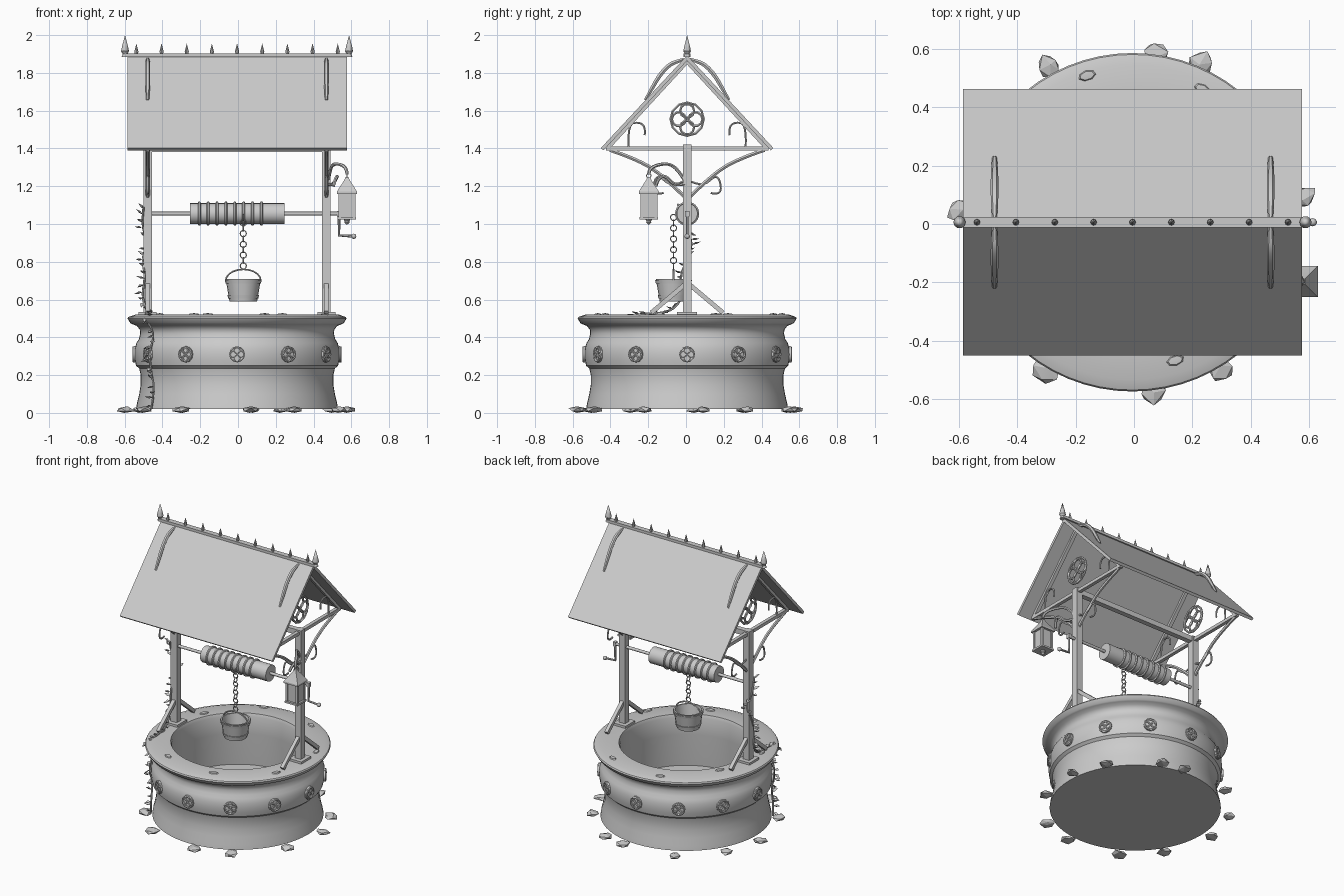
import bpy, bmesh, math, random
from mathutils import Vector, Matrix
from math import sin, cos, pi

if "Cube" in bpy.data.objects:
    bpy.data.objects.remove(bpy.data.objects["Cube"])
random.seed(4)
OX, OY = -0.005, 0.006          # shared axis of the well and roof
PX = 0.473                      # post distance from the axis

stone = bpy.data.materials.new("plain_grey")
stone.diffuse_color = (0.6, 0.6, 0.6, 1)
stone.use_nodes = True
stone.node_tree.nodes["Principled BSDF"].inputs["Base Color"].default_value = stone.diffuse_color


def finish(name, me, angle=35, shift=True):
    me.materials.clear()
    me.materials.append(stone)
    me.polygons.foreach_set("use_smooth", [True] * len(me.polygons))
    me.set_sharp_from_angle(angle=math.radians(angle))
    ob = bpy.data.objects.new(name, me)
    if shift:
        ob.location = (OX, OY, 0)
    bpy.context.collection.objects.link(ob)
    return ob


def from_bm(name, bm, angle=35, shift=True):
    bmesh.ops.recalc_face_normals(bm, faces=bm.faces)
    me = bpy.data.meshes.new(name)
    bm.to_mesh(me)
    bm.free()
    return finish(name, me, angle, shift)


def lathe(bm, prof, segs, mat=Matrix()):
    rings = [[bm.verts.new(mat @ Vector((r * cos(2 * pi * i / segs), r * sin(2 * pi * i / segs), z)))
              for i in range(segs)] for r, z in prof]
    for a, b in zip(rings, rings[1:]):
        for i in range(segs):
            j = (i + 1) % segs
            bm.faces.new((a[i], a[j], b[j], b[i]))
    bmesh.ops.remove_doubles(bm, verts=[v for r in rings for v in r], dist=1e-5)


def box(bm, c, s):
    bmesh.ops.create_cube(bm, size=1, matrix=Matrix.Translation(c) @ Matrix.Diagonal((*s, 1)))


def beam(bm, p, q, w, h=None):
    p, q = Vector(p), Vector(q)
    m = Matrix.Translation((p + q) / 2) @ (q - p).to_track_quat('Z', 'X').to_matrix().to_4x4()
    bmesh.ops.create_cube(bm, size=1, matrix=m @ Matrix.Diagonal((w, h or w, (q - p).length, 1)))


def tubes(name, paths, r, cyclic=False, smooth=False, shift=True, taper=None):
    cu = bpy.data.curves.new(name, 'CURVE')
    cu.dimensions = '3D'
    cu.bevel_depth, cu.bevel_resolution, cu.use_fill_caps = r, 1, True
    for pts in paths:
        sp = cu.splines.new('NURBS' if smooth else 'POLY')
        sp.points.add(len(pts) - 1)
        for i, p in enumerate(pts):
            sp.points[i].co = (*p, 1)
            sp.points[i].radius = taper[i] if taper else 1
        sp.use_cyclic_u = cyclic
        if smooth:
            sp.order_u, sp.use_endpoint_u, sp.resolution_u = 3, True, 5
    ob = bpy.data.objects.new(name, cu)
    bpy.context.collection.objects.link(ob)
    me = bpy.data.meshes.new_from_object(ob.evaluated_get(bpy.context.evaluated_depsgraph_get()))
    bpy.data.objects.remove(ob)
    return finish(name, me, 50, shift)


def circle(c, r, u, v, n=12):
    c, u, v = Vector(c), Vector(u), Vector(v)
    return [c + r * (u * cos(2 * pi * i / n) + v * sin(2 * pi * i / n)) for i in range(n)]


def rosette(c, r, u, v):
    # outer ring with four lobes
    u, v = Vector(u), Vector(v)
    return [circle(c, r, u, v)] + [circle(Vector(c) + d * r * 0.5, r * 0.42, u, v, 10) for d in (u, -u, v, -v)]


# --- well body with hollow shaft and inner floor
bm = bmesh.new()
lathe(bm, [(0, .02), (.535, .02), (.53, .05), (.518, .10), (.51, .15), (.51, .20), (.518, .235), (.535, .25),
           (.541, .28), (.543, .31), (.541, .34), (.533, .37), (.52, .39), (.513, .42), (.515, .44), (.53, .46),
           (.555, .47), (.565, .475), (.58, .50), (.575, .508), (.54, .52), (.42, .52), (.412, .50), (.415, .38),
           (.43, .16), (0, .16)], 64)
from_bm("well_body", bm)

# --- twelve medallions around the wall
paths, bm = [], bmesh.new()
for k in range(12):
    a = k * pi / 6
    n, t = Vector((cos(a), sin(a), 0)), Vector((-sin(a), cos(a), 0))
    paths += rosette(n * .549 + Vector((0, 0, .31)), .038, t, (0, 0, 1))
    m = Matrix.Translation(n * .53 + Vector((0, 0, .31))) @ n.to_track_quat('Z', 'Y').to_matrix().to_4x4()
    lathe(bm, [(0, 0), (.043, 0), (.043, .016), (0, .016)], 12, m)
tubes("wall_medallion_tracery", paths, .005, True)
from_bm("wall_medallion_discs", bm)

# --- stones around the foot
bm = bmesh.new()
for x, y in [(-.29, .54), (.07, .58), (.23, .55), (.58, .09), (-.595, .05), (-.3, -.5), (.06, -.57), (.29, -.49),
             (.53, -.22), (-.5, -.3), (-.52, .3), (.49, .32)]:
    m = Matrix.Translation((x, y, .017)) @ Matrix.Rotation(math.atan2(y, x), 4, 'Z')
    vs = bmesh.ops.create_icosphere(bm, subdivisions=1, radius=1, matrix=m @ Matrix.Diagonal((.048, .045, .018, 1)))['verts']
    for v in vs:
        v.co += Vector((random.uniform(-.01, .01), random.uniform(-.01, .01), 0))
        v.co.z = max(v.co.z, 0)
from_bm("foot_stones", bm, 15, False)

# --- flat chips on the rim
bm = bmesh.new()
for k in range(8):
    a, r = k * pi / 4 + .3, random.uniform(.45, .53)
    m = Matrix.Translation((r * cos(a), r * sin(a), .519)) @ Matrix.Rotation(a, 4, 'Z') @ Matrix.Diagonal((.018, .032, 1, 1))
    lathe(bm, [(1, 0), (.8, .007), (0, .009)], 7, m)
from_bm("rim_chips", bm, 15)

# --- posts, feet, braces, tie beams and rafters
bm = bmesh.new()
for s in (-1, 1):
    x = s * PX
    box(bm, (x, 0, .97), (.046, .046, .90))
    box(bm, (x, 0, .527), (.095, .105, .016))
    box(bm, (x, 0, 1.40), (.024, .86, .022))
    for t in (-1, 1):
        beam(bm, (x, t * .19, .53), (x, 0, .69), .024)
        beam(bm, (x, t * .425, 1.40), (x, 0, 1.862), .024)
box(bm, (0, 0, 1.40), (.95, .035, .035))
from_bm("timber_frame", bm)

# --- curved braces and scrollwork on both gables
arcs, scrolls, rings = [], [], []
for s in (-1, 1):
    x = s * PX
    rings += rosette((x, 0, 1.555), .088, (0, 1, 0), (0, 0, 1))
    for t in (-1, 1):
        arcs.append([(x, t * y, z) for y, z in [(.41, 1.392), (.27, 1.345), (.13, 1.26), (.0, 1.13)]])
        scrolls.append([(x, t * y, z) for y, z in [(.31, 1.41), (.315, 1.53), (.25, 1.54), (.22, 1.51), (.225, 1.47)]])
        scrolls.append([(x, t * y, z) for y, z in [(.0, 1.235), (.08, 1.19), (.16, 1.27), (.185, 1.18), (.155, 1.155), (.125, 1.165)]])
tubes("curved_braces", arcs, .011, smooth=True)
tubes("gable_scrolls", scrolls, .006, smooth=True)
tubes("gable_rosettes", rings, .007, True)

# --- roof shell
bm = bmesh.new()
sec = [(-.457, 1.402), (0, 1.893), (.457, 1.402), (.443, 1.39), (0, 1.865), (-.443, 1.39)]
L, R = [[bm.verts.new((x, y, z)) for y, z in sec] for x in (-.581, .581)]
for i in range(6):
    j = (i + 1) % 6
    bm.faces.new((L[i], L[j], R[j], R[i]))
for e in (L, R):
    bm.faces.new((e[0], e[1], e[4], e[5]))
    bm.faces.new((e[1], e[2], e[3], e[4]))
from_bm("roof_shell", bm, 20)

# --- ridge cap, end finials and small spikes
bm = bmesh.new()
box(bm, (0, 0, 1.893), (1.19, .036, .018))
for s in (-1, 1):
    lathe(bm, [(0, 1.885), (.018, 1.885), (.012, 1.90), (.021, 1.915), (.016, 1.94), (0, 2.0)], 10,
          Matrix.Translation((s * .593, 0, 0)))
for k in range(9):
    lathe(bm, [(.006, 1.895), (.011, 1.912), (0, 1.956)], 8, Matrix.Translation((-.533 + k * .13325, 0, 0)))
from_bm("ridge_cap_and_spikes", bm)

# --- bowed strips over the ridge
strips = []
for s in (-1, 1):
    for t in (-1, 1):
        strips.append([(s * PX, t * y, 1.895 - 1.075 * y + b) for y, b in
                       [(.015, -.005), (.05, .02), (.085, .045), (.12, .052), (.155, .045), (.19, .02), (.222, .0)]])
tubes("roof_strips", strips, .013, smooth=True, taper=[.6, .9, 1, 1, 1, .9, .6])

# --- windlass: axle, drum, rope coils, crank
toX = Matrix.Rotation(pi / 2, 4, 'Y')
bm = bmesh.new()
lathe(bm, [(0, -.46), (.01, -.46), (.01, .545), (0, .545)], 12, Matrix.Translation((0, 0, 1.055)) @ toX)
lathe(bm, [(0, -.25), (.055, -.25), (.055, .25), (0, .25)], 24, Matrix.Translation((0, 0, 1.055)) @ toX)
from_bm("windlass_drum", bm)
tubes("rope_coils", [circle((-.2 + k * .047, 0, 1.055), .057, (0, 1, 0), (0, 0, 1), 24) for k in range(8)], .008, True)
tubes("crank", [[(.54, 0, 1.055), (.54, 0, .94), (.615, 0, .935)]], .008)
bm = bmesh.new()
bmesh.ops.create_uvsphere(bm, u_segments=10, v_segments=6, radius=.014, matrix=Matrix.Translation((.618, 0, .935)))
box(bm, (.54, 0, 1.055), (.02, .024, .03))
from_bm("crank_knob", bm)

# --- chain and bucket
BX, BY = .028, -.066
links = [circle((BX, BY, 1.035 - k * .0285), .0165, (k % 2, 1 - k % 2, 0), (0, 0, 1), 10) for k in range(10)]
tubes("chain", links, .0035, True, shift=False)
bm = bmesh.new()
M = Matrix.Translation((BX, BY, 0))
lathe(bm, [(0, .59), (.073, .59), (.094, .71), (.084, .71), (.068, .61), (0, .61)], 20, M)
for z, r in ((.605, .0755), (.685, .0895)):
    lathe(bm, [(r - .004, z), (r + .004, z), (r + .008, z + .018), (r - .002, z + .018), (r - .004, z)], 20, M)
from_bm("bucket", bm, shift=False)
tubes("bucket_handle", [[(BX + .093 * cos(a), BY, .70 + .06 * sin(a)) for a in [pi * i / 10 for i in range(11)]]],
      .005, shift=False)

# --- lantern and its bracket
LX, LY = .577, -.197
bm = bmesh.new()
box(bm, (LX, LY, 1.10), (.075, .075, .125))
box(bm, (LX, LY, 1.03), (.098, .098, .012))
for s in (-1, 1):
    for t in (-1, 1):
        box(bm, (LX + s * .038, LY + t * .038, 1.10), (.014, .014, .135))
M = Matrix.Translation((LX, LY, 0)) @ Matrix.Rotation(pi / 4, 4, 'Z')
lathe(bm, [(0, 1.16), (.075, 1.16), (.075, 1.172), (.018, 1.235), (.012, 1.25), (0, 1.25)], 4, M)
lathe(bm, [(.02, 1.028), (.012, 1.015), (.014, 1.008), (0, .995)], 8, M)
from_bm("lantern", bm, 25, False)
tubes("lantern_ring", [circle((LX, LY, 1.256), .012, (0, 1, 0), (0, 0, 1), 10)], .003, True, shift=False)
tubes("lantern_bracket", [
    [(.475, 0, 1.22), (.485, -.03, 1.27), (.50, -.08, 1.32), (.55, -.15, 1.315), (LX, LY, 1.29), (LX, LY, 1.262)],
    [(.48, 0, 1.21), (.50, -.06, 1.20), (.53, -.11, 1.26), (.515, -.15, 1.24), (.505, -.16, 1.20)]],
    .009, smooth=True, shift=False)

# --- climbing vine with leaves, up the wall and the left post
vine = [(-.46, -.29, .02), (-.44, -.32, .12), (-.46, -.27, .22), (-.47, -.30, .32), (-.44, -.30, .42),
        (-.49, -.31, .50), (-.46, -.24, .525), (-.48, -.08, .53), (-.51, -.01, .62), (-.49, -.035, .72),
        (-.51, .01, .82), (-.475, .035, .90), (-.512, .0, .99), (-.50, -.03, 1.09)]
tubes("vine_stem", [vine], .006, smooth=True, shift=False)
bm = bmesh.new()
for p, q in zip(vine, vine[1:]):
    for f in (.2, .6, .9):
        c = Vector(p).lerp(Vector(q), f)
        axis = Vector((0, 0, 0)) if c.z < .51 else Vector((-.475, 0, 0))
        out = Vector((c.x - axis.x - .01, c.y - axis.y, 0)).normalized()
        side = out.cross(Vector((0, 0, 1))) * random.uniform(-.8, .8)
        d = (out * random.uniform(.3, .9) + side + Vector((0, 0, random.uniform(-.4, .4)))).normalized() * random.uniform(.035, .05)
        w = d.cross(Vector((0, 0, 1))).normalized() * .016
        up = Vector((0, 0, .006))
        tip, base, mid = [bm.verts.new(v) for v in (c + d, c, c + d * .5 - up)]
        a, b = bm.verts.new(c + d * .4 + w + up), bm.verts.new(c + d * .4 - w + up)
        for tri in ((base, a, mid), (a, tip, mid), (tip, b, mid), (b, base, mid)):
            bm.faces.new(tri)
from_bm("vine_leaves", bm, 20, False)
